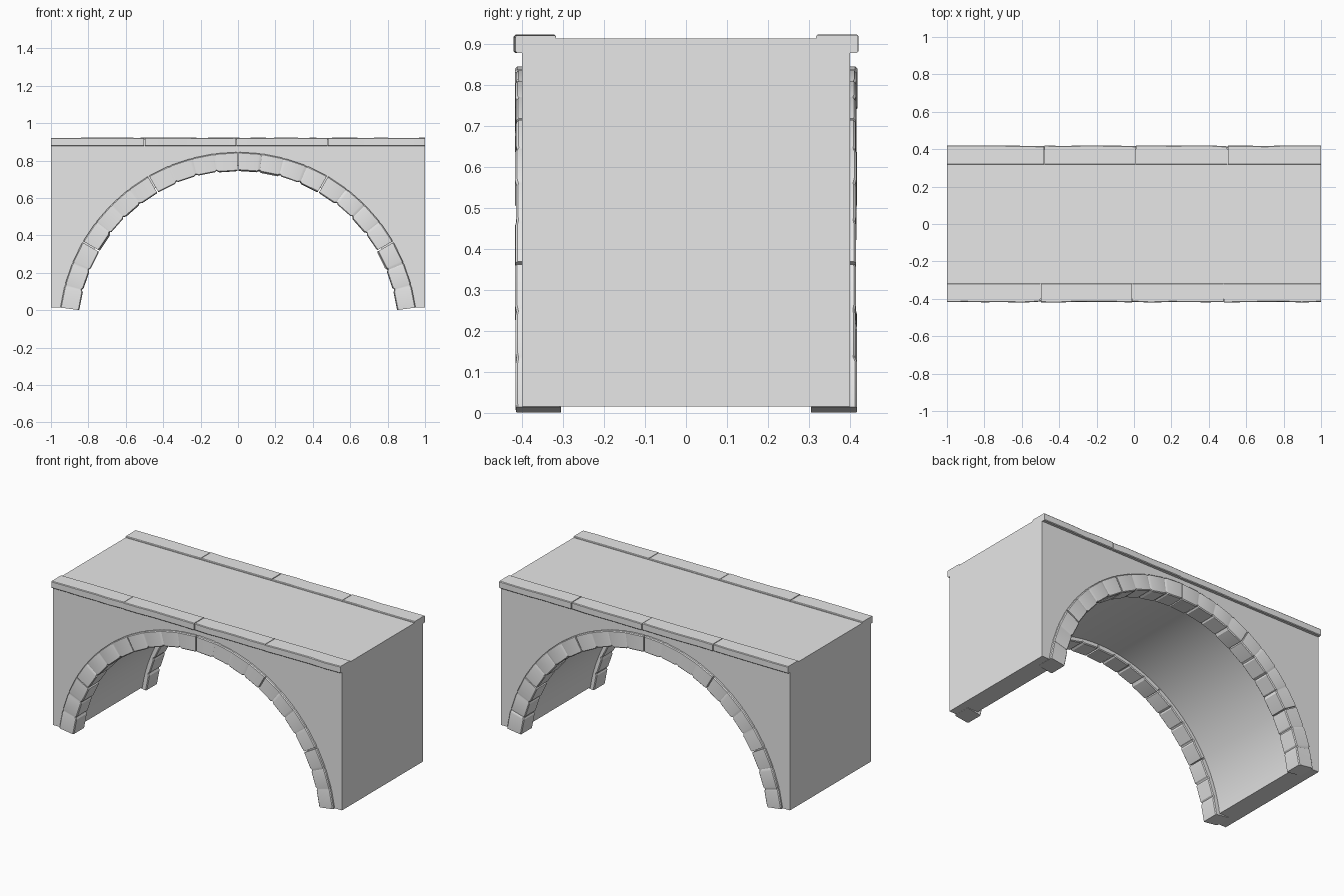
import bpy
import bmesh
import math
import random

random.seed(4)
cube = bpy.data.objects.get("Cube")
if cube:
    bpy.data.objects.remove(cube, do_unlink=True)

stone = bpy.data.materials.new("grey_stone")
stone.use_nodes = True
stone.diffuse_color = (0.8, 0.8, 0.8, 1)
stone.node_tree.nodes["Principled BSDF"].inputs["Base Color"].default_value = (0.8, 0.8, 0.8, 1)

CENTRE_Z = -0.113
R_IN, R_OUT, R_TUNNEL = 0.858, 0.958, 0.885


def sweep(name, loops, angle=30):
    """Skin a row of matching closed loops and cap both ends."""
    bm = bmesh.new()
    rows = [[bm.verts.new(p) for p in loop] for loop in loops]
    n = len(rows[0])
    for a, b in zip(rows, rows[1:]):
        for i in range(n):
            j = (i + 1) % n
            bm.faces.new((a[i], a[j], b[j], b[i]))
    bm.faces.new(rows[0][::-1])
    bm.faces.new(rows[-1])
    bmesh.ops.recalc_face_normals(bm, faces=bm.faces)
    mesh = bpy.data.meshes.new(name)
    bm.to_mesh(mesh)
    bm.free()
    mesh.materials.append(stone)
    obj = bpy.data.objects.new(name, mesh)
    bpy.context.collection.objects.link(obj)
    bpy.ops.object.select_all(action="DESELECT")
    obj.select_set(True)
    bpy.context.view_layer.objects.active = obj
    bpy.ops.object.shade_smooth_by_angle(angle=math.radians(angle))
    return obj


def section(u0, u1, v0, v1, c=0.005):
    """Rectangle with chamfered corners."""
    return [(u0 + c, v0), (u1 - c, v0), (u1, v0 + c), (u1, v1 - c),
            (u1 - c, v1), (u0 + c, v1), (u0, v1 - c), (u0, v0 + c)]


def wobble(size):
    return random.uniform(-size, size)


# Solid bridge body with the arched tunnel cut out of its profile
base, top = 0.015, 0.914
start = math.asin((base - CENTRE_Z) / R_TUNNEL)
steps = 64
profile = [(-1, base), (-1, top), (1, top), (1, base)]
for i in range(steps + 1):
    a = start + (math.pi - 2 * start) * i / steps
    profile.append((R_TUNNEL * math.cos(a), CENTRE_Z + R_TUNNEL * math.sin(a)))
sweep("bridge_body", [[(x, y, z) for x, z in profile] for y in (-0.4, 0.4)])


def arch_piece(name, a0, a1, side):
    """Curved run of rough stones with a shallow notch at each joint."""
    count = max(3, round((a1 - a0) / 7.5))
    loops = []
    for k in range(count):
        lift, face = wobble(0.003), wobble(0.002)
        for t, notch in ((0.03, 0.006), (0.1, 0), (0.9, 0), (0.97, 0.006)):
            if (k == 0 and t == 0.03) or (k == count - 1 and t == 0.97):
                notch = 0.002
            a = math.radians(a0 + (a1 - a0) * (k + t) / count)
            ring = section(R_IN + lift + notch, R_OUT - notch * 0.3,
                           0.305, 0.416 + face - notch * 0.3)
            loops.append([(side * r * math.cos(a), side * y,
                           CENTRE_Z + r * math.sin(a)) for r, y in ring])
    sweep(name, loops, 20)


def coping_piece(name, x0, x1, side):
    """Long edge slab with a slightly worn outline."""
    count = max(3, round((x1 - x0) / 0.1))
    loops = []
    for k in range(count + 1):
        x = x0 + (x1 - x0) * k / count
        slab = section(0.317, 0.418 + wobble(0.003), 0.878, 0.922 + wobble(0.001), 0.004)
        loops.append([(side * x, side * y, z) for y, z in slab])
    sweep(name, loops, 20)


# Both faces share the same stonework, turned half way round
arch_joints = [7.4, 30, 60, 90, 120, 150, 172.6]
coping_joints = [-1, -0.48, 0.01, 0.5, 1]
for label, side in (("front", -1), ("back", 1)):
    for i, (a, b) in enumerate(zip(arch_joints, arch_joints[1:])):
        arch_piece(f"{label}_arch_stones_{i + 1}", a, b, side)
    for i, (a, b) in enumerate(zip(coping_joints, coping_joints[1:])):
        gap_a = 0.002 if i else 0
        gap_b = 0.002 if i < 3 else 0
        coping_piece(f"{label}_coping_slab_{i + 1}", a + gap_a, b - gap_b, side)
